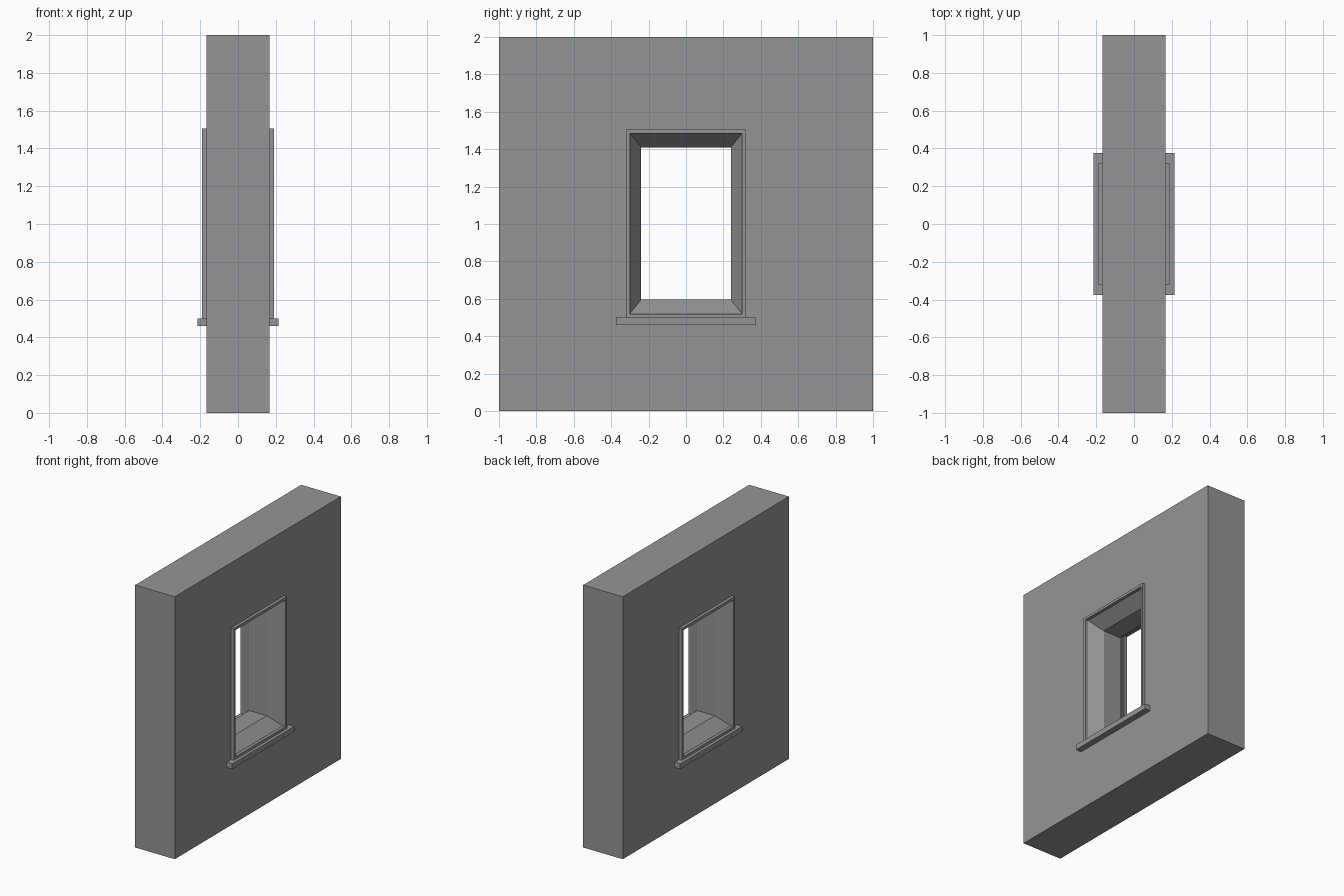
import bpy
import bmesh

cube = bpy.data.objects.get("Cube")
if cube:
    bpy.data.objects.remove(cube, do_unlink=True)

grey = bpy.data.materials.new("plain grey")
grey.use_nodes = True
colour = (0.3, 0.3, 0.3, 1)
grey.diffuse_color = colour
grey.node_tree.nodes["Principled BSDF"].inputs["Base Color"].default_value = colour

WALL_X = 0.167     # half the wall thickness
THROAT_X = 0.074   # half the depth of the straight middle of the opening

# Rectangles as half width, bottom, top
WALL = (1.0, 0.0, 2.0)
TRIM = (0.32, 0.50, 1.505)
OPENING = (0.30, 0.52, 1.485)
THROAT = (0.24, 0.595, 1.41)


def finish(name, bm):
    bmesh.ops.recalc_face_normals(bm, faces=bm.faces)
    mesh = bpy.data.meshes.new(name)
    bm.to_mesh(mesh)
    bm.free()
    mesh.materials.append(grey)
    obj = bpy.data.objects.new(name, mesh)
    bpy.context.collection.objects.link(obj)
    return obj


def ring(name, sections):
    """Closed ring through rectangles, each given as (x, rectangle)."""
    bm = bmesh.new()
    loops = []
    for x, (w, low, high) in sections:
        corners = ((-w, low), (w, low), (w, high), (-w, high))
        loops.append([bm.verts.new((x, y, z)) for y, z in corners])
    for i, a in enumerate(loops):
        b = loops[(i + 1) % len(loops)]
        for j in range(4):
            k = (j + 1) % 4
            bm.faces.new((a[j], a[k], b[k], b[j]))
    return finish(name, bm)


def box(name, low, high):
    bm = bmesh.new()
    bmesh.ops.create_cube(bm, size=1)
    for v in bm.verts:
        v.co = [h if c > 0 else l for c, l, h in zip(v.co, low, high)]
    return finish(name, bm)


# Wall with an opening splayed towards both faces
half = [(WALL_X, WALL), (WALL_X, OPENING), (THROAT_X, THROAT)]
ring("wall", half + [(-x, rect) for x, rect in reversed(half)])

# Raised trim and projecting sill on each face
for side, s in (("left", 1), ("right", -1)):
    back, front = s * WALL_X, s * 0.19
    ring(side + "_window_trim",
         [(back, TRIM), (front, TRIM), (front, OPENING), (back, OPENING)])
    x0, x1 = sorted((back, s * 0.214))
    box(side + "_window_sill", (x0, -0.375, 0.46), (x1, 0.375, 0.50))
